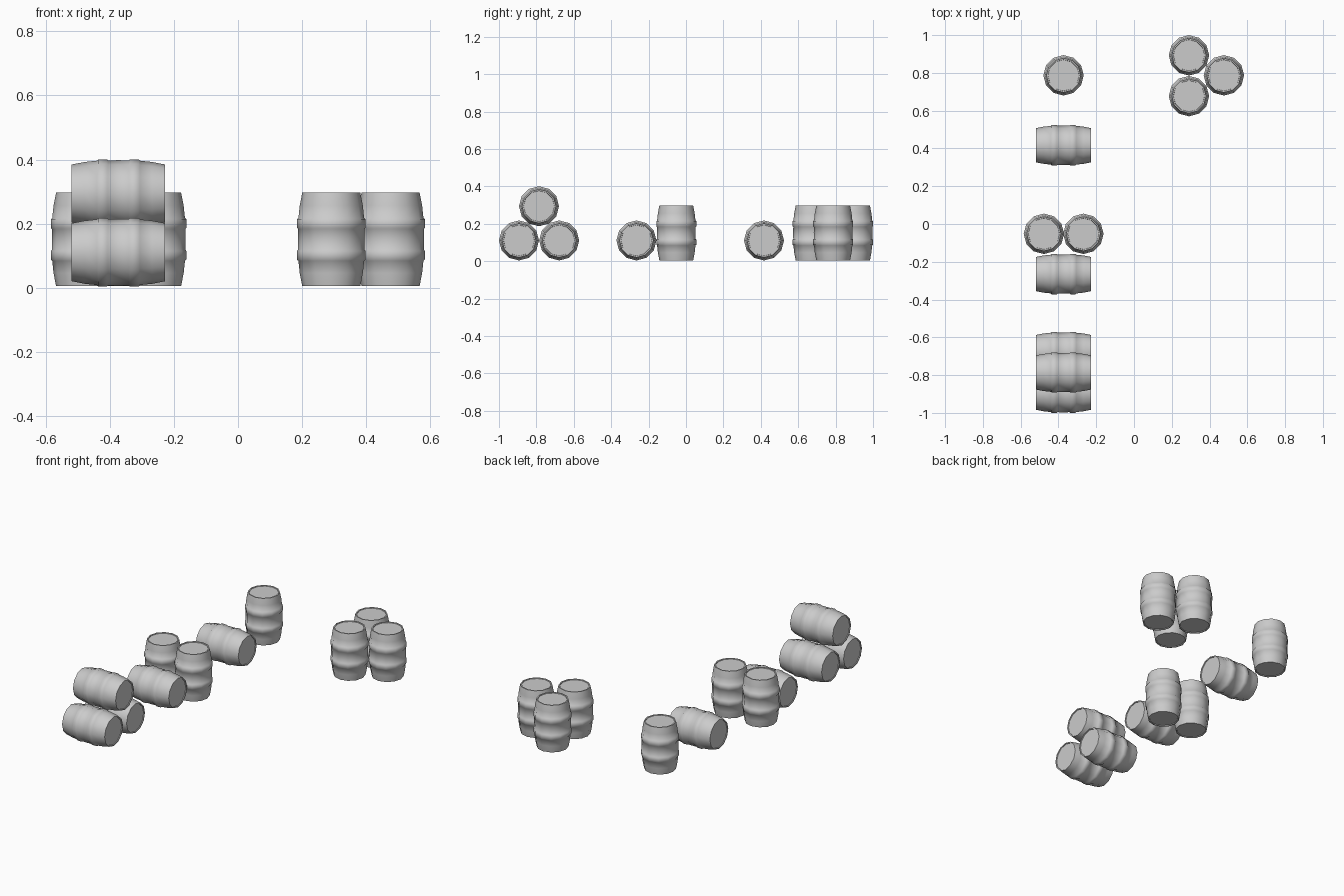
import bpy, bmesh, math

if "Cube" in bpy.data.objects:
    bpy.data.objects.remove(bpy.data.objects["Cube"])

SIDES = 12
HALF = 0.146   # half barrel length

# half profile from the middle to the end: (distance along axis, radius)
half = [(0.032, 0.1035), (0.036, 0.107), (0.063, 0.107),
        (0.067, 0.1025), (0.105, 0.0985), (HALF, 0.0905)]
lip = [(HALF, 0.0835), (HALF - 0.004, 0.0825)]   # thin rim and sunken lid

side = half + lip
profile = [(-z, r) for z, r in reversed(side)] + [(0, 0.104)] + side


def barrel_mesh():
    bm = bmesh.new()
    rings = []
    for z, r in profile:
        rings.append([bm.verts.new((r * math.cos(2 * math.pi * i / SIDES),
                                    r * math.sin(2 * math.pi * i / SIDES), z))
                      for i in range(SIDES)])
    # staves and hoops
    for k, (a, b) in enumerate(zip(rings, rings[1:])):
        for i in range(SIDES):
            j = (i + 1) % SIDES
            bm.faces.new((a[i], a[j], b[j], b[i])).smooth = True
    # lids
    bm.faces.new(list(reversed(rings[0])))
    bm.faces.new(rings[-1])
    # crisp rims around the ends
    bm.normal_update()
    for e in bm.edges:
        if all(abs(v.co.z) > HALF - 0.01 for v in e.verts):
            e.smooth = False
    me = bpy.data.meshes.new("barrel")
    bm.to_mesh(me)
    bm.free()
    return me


mesh = barrel_mesh()


def place(name, loc, lying=False):
    ob = bpy.data.objects.new(name, mesh)
    ob.location = loc
    if lying:
        ob.rotation_euler = (0, math.pi / 2, 0)
    bpy.context.collection.objects.link(ob)


# standing barrels: single, pair, and cluster of three
for n, (x, y) in enumerate([(-0.373, 0.787), (-0.477, -0.052), (-0.268, -0.052),
                            (0.291, 0.893), (0.291, 0.677), (0.476, 0.787)]):
    place(f"standing_barrel_{n + 1}", (x, y, 0.151))

# lying barrels: single, one beside the pair, and stack of three
for n, (y, z) in enumerate([(0.417, 0.111), (-0.265, 0.111), (-0.893, 0.111),
                            (-0.678, 0.111), (-0.786, 0.294)]):
    place(f"lying_barrel_{n + 1}", (-0.373, y, z), lying=True)
